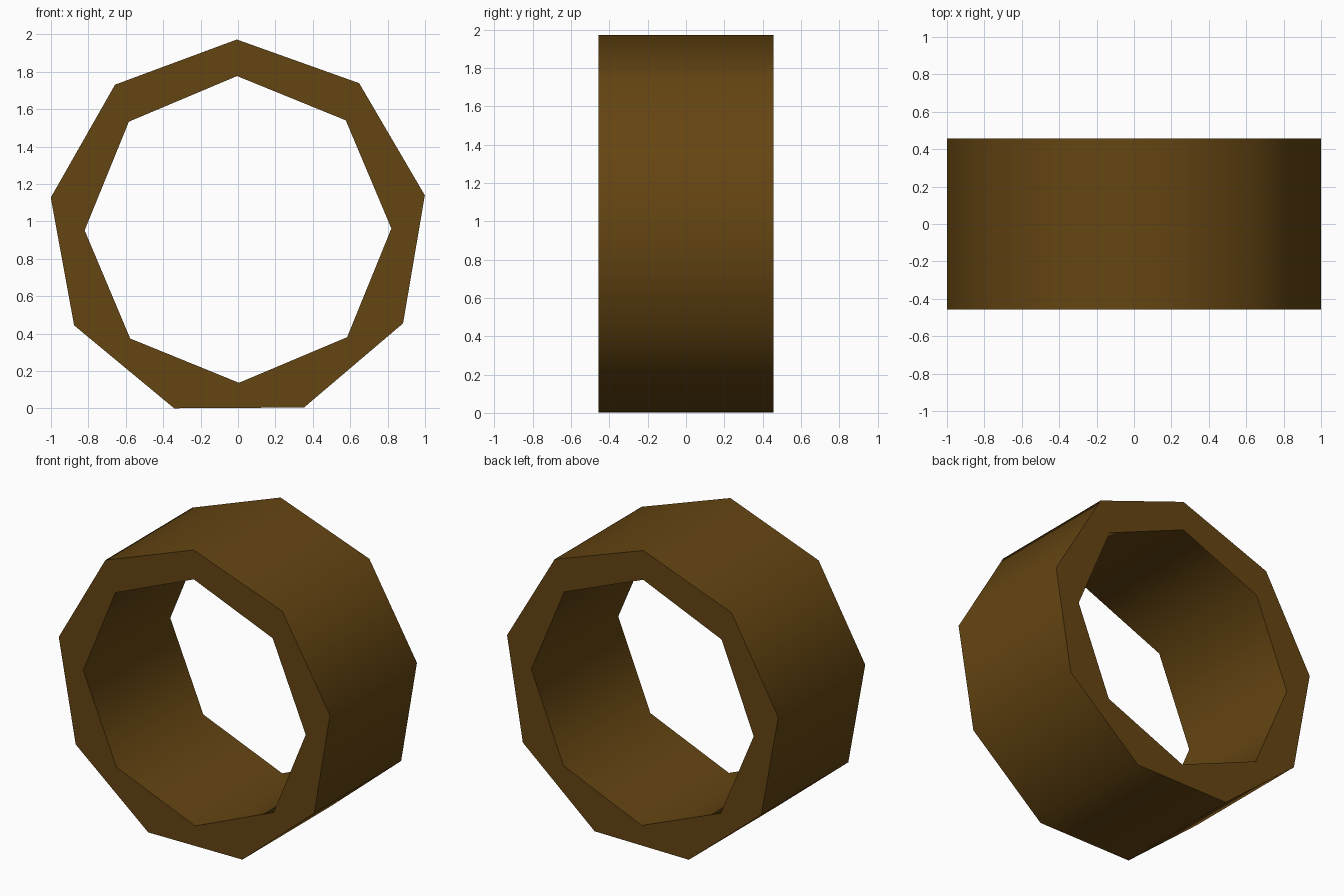
import bpy
from math import radians

if "Cube" in bpy.data.objects:
    bpy.data.objects.remove(bpy.data.objects["Cube"])

TILT = radians(-0.35)
CENTRE_Z = 0.957


def prism(name, sides, radius, depth):
    """Polygonal prism lying along y with one corner pointing up."""
    bpy.ops.mesh.primitive_cylinder_add(
        vertices=sides, radius=radius, depth=depth,
        location=(0, 0, CENTRE_Z), rotation=(radians(90), TILT, 0))
    obj = bpy.context.object
    obj.name = name
    return obj


# Nine-sided outer band and eight-sided bore
ring = prism("ring_band", 9, 1.0154, 0.916)
bore = prism("bore_cutter", 8, 0.82, 2.0)
bore.hide_render = True

# Cut the opening through the band
cut = ring.modifiers.new("opening", 'BOOLEAN')
cut.operation = 'DIFFERENCE'
cut.solver = 'EXACT'
cut.object = bore
bpy.ops.object.select_all(action='DESELECT')
ring.select_set(True)
bpy.context.view_layer.objects.active = ring
bpy.ops.object.modifier_apply(modifier=cut.name)
bpy.data.objects.remove(bore, do_unlink=True)

# Smooth walls, crisp rims
bpy.ops.object.shade_smooth_by_angle(angle=radians(60))

# Dark brown finish
mat = bpy.data.materials.new("dark_brown")
mat.diffuse_color = (0.13, 0.06, 0.006, 1)
mat.use_nodes = True
mat.node_tree.nodes["Principled BSDF"].inputs["Base Color"].default_value = mat.diffuse_color
ring.data.materials.clear()
ring.data.materials.append(mat)
